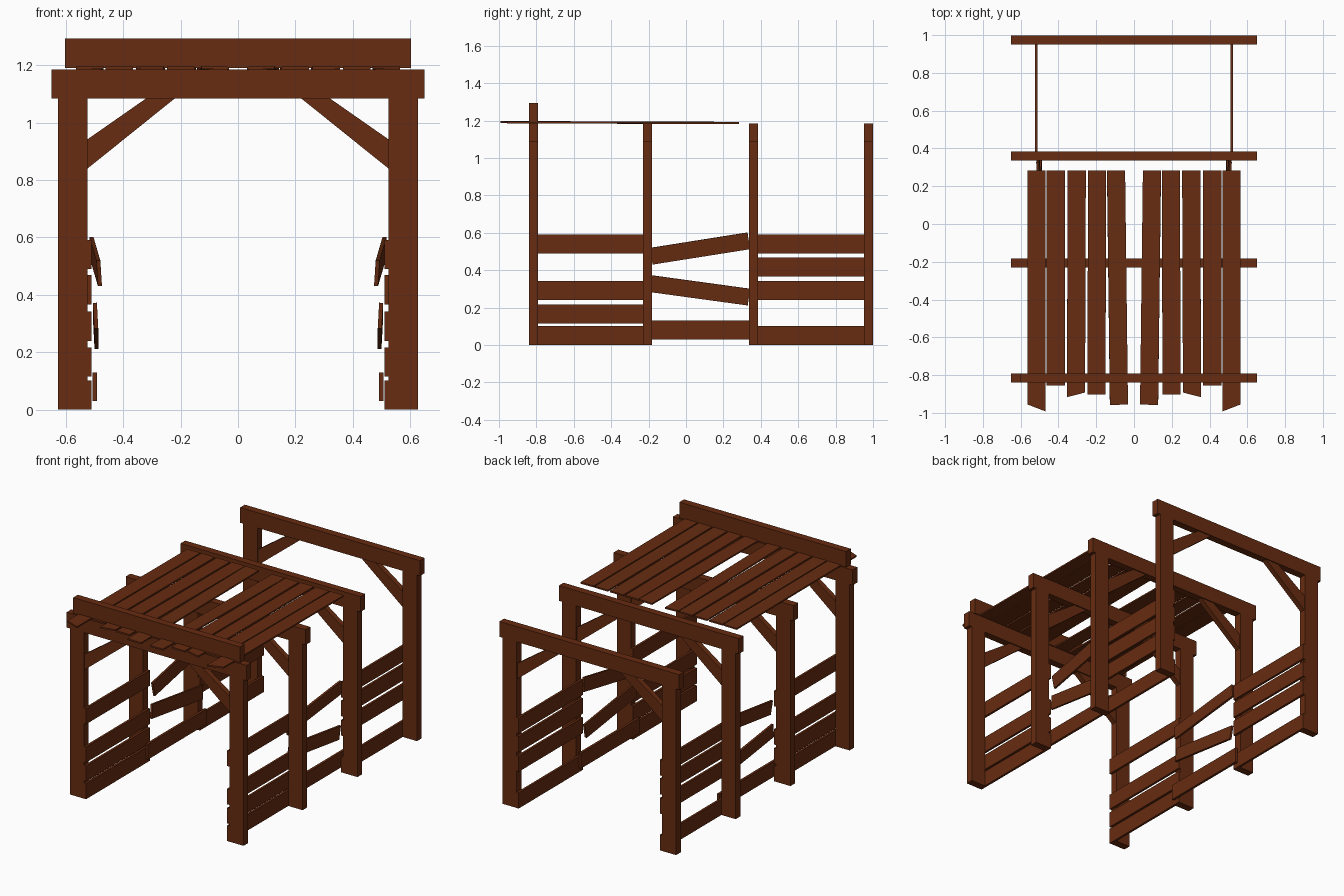
import bpy, bmesh
from math import radians
from mathutils import Matrix, Vector

if "Cube" in bpy.data.objects:
    bpy.data.objects.remove(bpy.data.objects["Cube"], do_unlink=True)

wood = bpy.data.materials.new("brown wood")
wood.use_nodes = True
color = (0.135, 0.025, 0.0055, 1)
wood.diffuse_color = color
wood.node_tree.nodes["Principled BSDF"].inputs["Base Color"].default_value = color


def prism(name, outline, to_3d, offset):
    """Extrude a flat outline by an offset vector."""
    bm = bmesh.new()
    face = bm.faces.new([bm.verts.new(to_3d(a, b)) for a, b in outline])
    ext = bmesh.ops.extrude_face_region(bm, geom=[face])
    moved = [v for v in ext["geom"] if isinstance(v, bmesh.types.BMVert)]
    bmesh.ops.translate(bm, verts=moved, vec=offset)
    bmesh.ops.recalc_face_normals(bm, faces=bm.faces)
    mesh = bpy.data.meshes.new(name)
    bm.to_mesh(mesh)
    bm.free()
    mesh.materials.append(wood)
    obj = bpy.data.objects.new(name, mesh)
    bpy.context.collection.objects.link(obj)
    return obj


def box(name, x, y, z):
    outline = [(x[0], z[0]), (x[1], z[0]), (x[1], z[1]), (x[0], z[1])]
    return prism(name, outline, lambda a, b: (a, y[0], b), (0, y[1] - y[0], 0))


def span(s, a, b):
    return tuple(sorted((s * a, s * b)))


sides = (("left", 1), ("right", -1))

# Four portal frames: posts, top beam and corner braces
frames = (-0.816, -0.206, 0.36, 0.975)
for i, y in enumerate(frames, 1):
    depth = (y - 0.024, y + 0.024)
    box(f"beam_{i}", (-0.65, 0.65), depth, (1.085, 1.185))
    for side, s in sides:
        box(f"post_{i}_{side}", span(s, 0.525, 0.628), depth, (0, 1.085))
        brace = [(0.525, 0.84), (0.525, 0.942), (0.32, 1.085), (0.22, 1.085)]
        prism(f"brace_{i}_{side}", brace,
              lambda a, b: (s * a, y - 0.017, b), (0, 0.034, 0))

# Upper front beam
box("upper_front_beam", (-0.603, 0.603), (-0.84, -0.792), (1.19, 1.293))

# Level side rails on the inner faces of the posts
bays = {
    "front": ((-0.84, -0.182), (0, 0.115, 0.24, 0.49)),
    "rear": ((0.336, 0.999), (0, 0.24, 0.367, 0.49)),
}
for bay, (y, heights) in bays.items():
    for i, z in enumerate(heights, 1):
        for side, s in sides:
            box(f"{bay}_rail_{i}_{side}", span(s, 0.51, 0.525), y, (z, z + 0.102))

# Middle bay: one level rail and two crooked ones
for side, s in sides:
    box(f"middle_low_rail_{side}", span(s, 0.492, 0.508), (-0.225, 0.38), (0.03, 0.13))
    for name, z, pitch, yaw, roll in (("lower", 0.292, -7.8, -0.3, 3),
                                      ("upper", 0.516, 9, -2, 4)):
        rail = box(f"middle_{name}_rail_{side}", (-0.007, 0.007), (-0.264, 0.264),
                   (-0.045, 0.045))
        rail.location = (s * 0.496, 0.075, z)
        rail.rotation_euler = (radians(pitch), radians(s * roll), radians(s * yaw))

# Roof planks: centre x, front y at outer and inner edge, yaw, roll
planks = (
    (0.517, -0.955, -0.992, 0.0, 0.8),
    (0.414, -0.855, -0.855, 0.0, 0.0),
    (0.305, -0.917, -0.892, -0.2, -0.6),
    (0.197, -0.903, -0.903, -0.2, 0.4),
    (0.088, -0.957, -0.957, 0.7, -1.5),
)
pivot = Vector((0, -0.3, 0))
for i, (x, outer, inner, yaw, roll) in enumerate(planks, 1):
    for side, s in sides:
        outline = [(0.048, 0.283), (-0.048, 0.283), (-0.048, inner), (0.048, outer)]
        plank = prism(f"roof_plank_{i}_{side}", outline,
                      lambda a, b: (s * a, b + 0.3, -0.005), (0, 0, 0.01))
        plank.location = pivot + Vector((s * x, 0, 1.189))
        plank.rotation_euler = (radians(-0.2), radians(s * roll), radians(-s * yaw))
